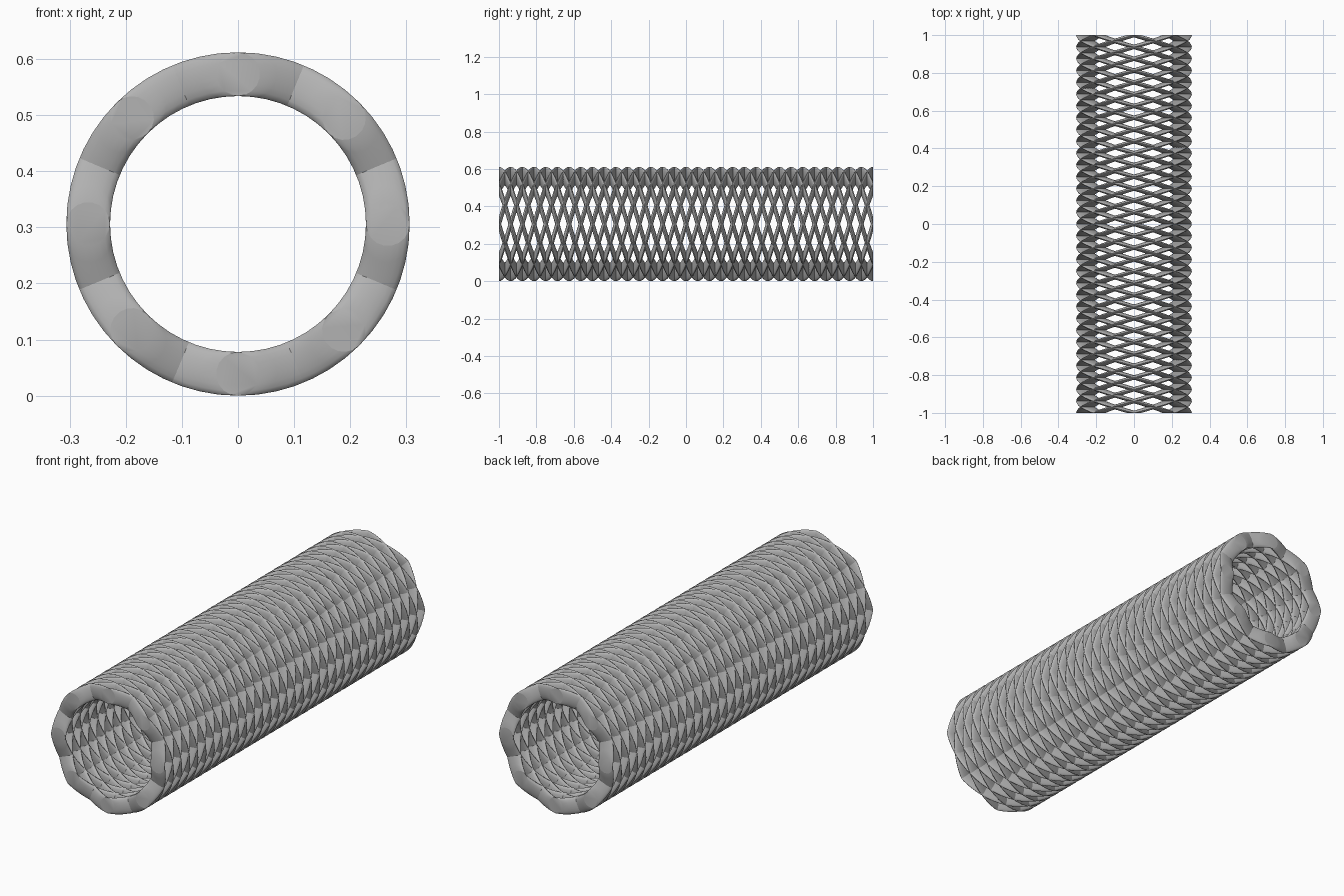
import bpy
import bmesh
from math import sin, cos, pi, tau

if "Cube" in bpy.data.objects:
    bpy.data.objects.remove(bpy.data.objects["Cube"], do_unlink=True)

LENGTH = 2.0
WIRE_R = 0.039          # radius of each wire's flat end
RING_R = 0.267          # distance from the tube axis to a wire centre
AXIS_Z = RING_R + WIRE_R
STRANDS = 8             # wires wound in each direction
TURNS = 4
STEPS = TURNS * 56
SIDES = 18

grey = bpy.data.materials.new("wire grey")
grey.use_nodes = True
colour = (0.45, 0.45, 0.45, 1)
grey.diffuse_color = colour
grey.node_tree.nodes["Principled BSDF"].inputs["Base Color"].default_value = colour


def wound_wire(name, start, direction):
    """Disc parallel to the tube's end, twisted along the tube axis."""
    bm = bmesh.new()
    rings = []
    for i in range(STEPS + 1):
        t = i / STEPS
        a = start + direction * tau * TURNS * t
        cx, cz = RING_R * cos(a), AXIS_Z + RING_R * sin(a)
        y = LENGTH * (t - 0.5)
        rings.append([bm.verts.new((cx + WIRE_R * cos(a + tau * s / SIDES), y,
                                    cz + WIRE_R * sin(a + tau * s / SIDES)))
                      for s in range(SIDES)])
    for r0, r1 in zip(rings, rings[1:]):
        for s in range(SIDES):
            n = (s + 1) % SIDES
            bm.faces.new((r0[s], r0[n], r1[n], r1[s]))
    # flat end caps
    bm.faces.new(rings[0])
    bm.faces.new(rings[-1])
    bmesh.ops.recalc_face_normals(bm, faces=bm.faces)
    mesh = bpy.data.meshes.new(name)
    bm.to_mesh(mesh)
    bm.free()
    mesh.materials.append(grey)
    obj = bpy.data.objects.new(name, mesh)
    bpy.context.collection.objects.link(obj)
    return obj


# Two opposite families of wires that cross to form the mesh tube
wires = []
for label, direction in (("clockwise_wire", 1), ("counter_wire", -1)):
    for k in range(STRANDS):
        wires.append(wound_wire(f"{label}_{k + 1}", tau * k / STRANDS, direction))

bpy.ops.object.select_all(action="DESELECT")
for w in wires:
    w.select_set(True)
bpy.context.view_layer.objects.active = wires[0]
bpy.ops.object.shade_smooth_by_angle(angle=pi / 5)
